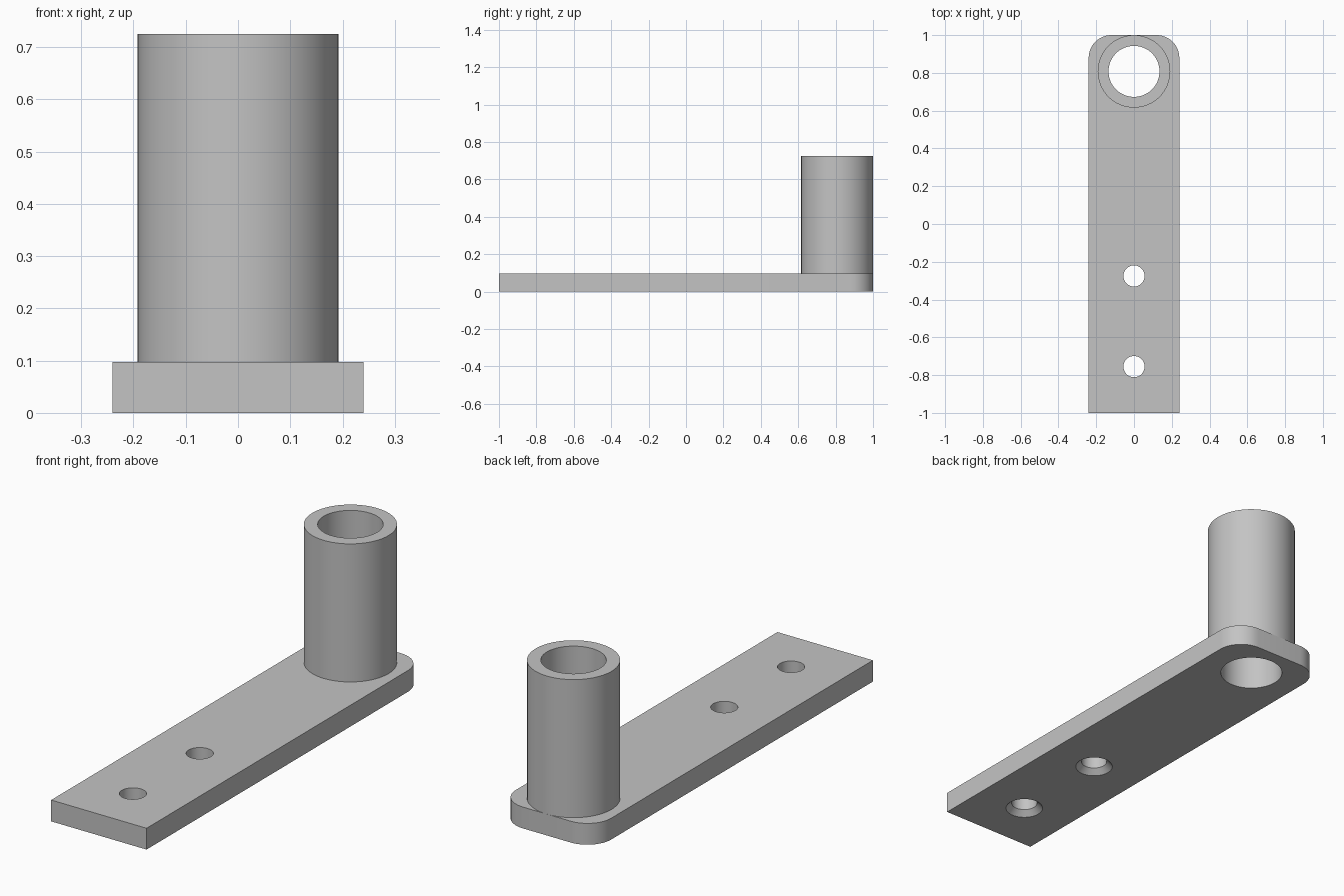
import bpy, bmesh, math

cube = bpy.data.objects.get("Cube")
if cube:
    bpy.data.objects.remove(cube, do_unlink=True)

HALF_W, THICK, TOP = 0.24, 0.097, 0.725
CORNER = 0.12
TUBE_Y, TUBE_R, BORE_R = 0.808, 0.192, 0.135
HOLE_R, SINK_R, SINK_DEPTH = 0.056, 0.081, 0.025
SEGMENTS = 64

steel = bpy.data.materials.new("grey steel")
steel.use_nodes = True
steel.diffuse_color = (0.55, 0.55, 0.55, 1)
steel.node_tree.nodes["Principled BSDF"].inputs["Base Color"].default_value = steel.diffuse_color


def add_object(name, bm):
    bmesh.ops.recalc_face_normals(bm, faces=bm.faces)
    mesh = bpy.data.meshes.new(name)
    bm.to_mesh(mesh)
    bm.free()
    mesh.materials.append(steel)
    obj = bpy.data.objects.new(name, mesh)
    bpy.context.collection.objects.link(obj)
    return obj


def lathe(name, profile, y, closed):
    """Turn a (radius, height) profile around a vertical axis at y."""
    bm = bmesh.new()
    rings = []
    for radius, z in profile:
        rings.append([bm.verts.new((radius * math.cos(2 * math.pi * i / SEGMENTS),
                                    y + radius * math.sin(2 * math.pi * i / SEGMENTS), z))
                      for i in range(SEGMENTS)])
    for low, high in zip(rings, rings[1:]):
        for i in range(SEGMENTS):
            j = (i + 1) % SEGMENTS
            bm.faces.new((low[i], low[j], high[j], high[i]))
    if closed:
        bm.faces.new(rings[0])
        bm.faces.new(rings[-1])
    return add_object(name, bm)


def smooth(obj):
    bpy.ops.object.select_all(action="DESELECT")
    obj.select_set(True)
    bpy.context.view_layer.objects.active = obj
    bpy.ops.object.shade_smooth_by_angle(angle=math.radians(30))


# Flat plate with square front corners and rounded back corners
outline = [(-HALF_W, -1), (HALF_W, -1)]
for side, start in ((1, 0), (-1, 90)):
    for step in range(13):
        a = math.radians(start + 90 * step / 12)
        outline.append((side * (HALF_W - CORNER) + CORNER * math.cos(a),
                        1 - CORNER + CORNER * math.sin(a)))
bm = bmesh.new()
base = bm.faces.new([bm.verts.new((x, y, 0)) for x, y in outline])
raised = bmesh.ops.extrude_face_region(bm, geom=[base])["geom"]
bmesh.ops.translate(bm, vec=(0, 0, THICK),
                    verts=[v for v in raised if isinstance(v, bmesh.types.BMVert)])
plate = add_object("base_plate", bm)

# Bore and two screw holes, countersunk from below
over = 0.02
cutters = [lathe("bore_cutter", [(BORE_R, -over), (BORE_R, THICK + over)], TUBE_Y, True)]
for y in (-0.275, -0.755):
    cutters.append(lathe("screw_hole_cutter",
                         [(SINK_R, -over), (SINK_R, 0), (HOLE_R, SINK_DEPTH),
                          (HOLE_R, THICK + over)], y, True))
bpy.context.view_layer.objects.active = plate
for cutter in cutters:
    cutter.hide_render = True
    mod = plate.modifiers.new("hole", "BOOLEAN")
    mod.operation = "DIFFERENCE"
    mod.solver = "EXACT"
    mod.object = cutter
    bpy.ops.object.modifier_apply(modifier=mod.name)
    bpy.data.objects.remove(cutter, do_unlink=True)
smooth(plate)

# Upright hollow tube standing over the bore
tube = lathe("upright_tube", [(TUBE_R, THICK), (TUBE_R, TOP), (BORE_R, TOP), (BORE_R, THICK)],
             TUBE_Y, False)
smooth(tube)
